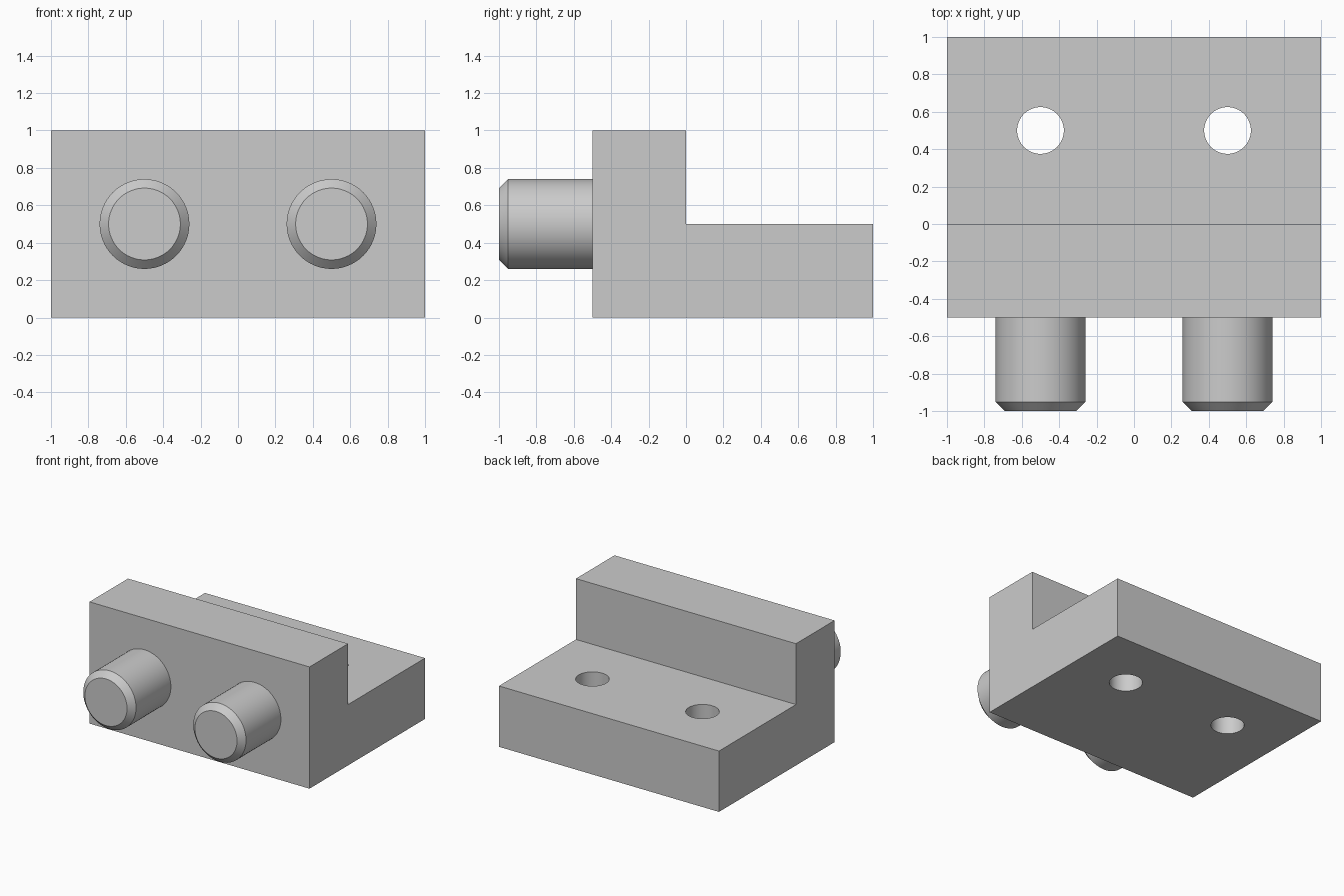
import bpy
import bmesh
from math import radians
from mathutils import Matrix

cube = bpy.data.objects.get("Cube")
if cube:
    bpy.data.objects.remove(cube, do_unlink=True)

SIDES = 64
PIN_X = 0.5

grey = bpy.data.materials.new("light_grey")
grey.use_nodes = True
colour = (0.6, 0.6, 0.6, 1)
grey.diffuse_color = colour
grey.node_tree.nodes["Principled BSDF"].inputs["Base Color"].default_value = colour


def add_object(name, bm):
    bmesh.ops.recalc_face_normals(bm, faces=bm.faces)
    mesh = bpy.data.meshes.new(name)
    bm.to_mesh(mesh)
    bm.free()
    mesh.materials.append(grey)
    obj = bpy.data.objects.new(name, mesh)
    bpy.context.collection.objects.link(obj)
    return obj


def smooth(obj):
    bpy.ops.object.select_all(action="DESELECT")
    obj.select_set(True)
    bpy.context.view_layer.objects.active = obj
    bpy.ops.object.shade_smooth_by_angle(angle=radians(30))


# L-shaped bracket: side profile (y, z) extruded across x
profile = [(-0.5, 0), (1, 0), (1, 0.5), (0, 0.5), (0, 1), (-0.5, 1)]
bm = bmesh.new()
face = bm.faces.new([bm.verts.new((-1, y, z)) for y, z in profile])
ext = bmesh.ops.extrude_face_region(bm, geom=[face])
bmesh.ops.translate(bm, vec=(2, 0, 0),
                    verts=[v for v in ext["geom"] if isinstance(v, bmesh.types.BMVert)])
bracket = add_object("bracket", bm)

# Two screw holes through the base
bm = bmesh.new()
for x in (-PIN_X, PIN_X):
    bmesh.ops.create_cone(bm, cap_ends=True, segments=SIDES, radius1=0.125,
                          radius2=0.125, depth=1.2,
                          matrix=Matrix.Translation((x, 0.5, 0.25)))
cutter = add_object("hole_cutter", bm)
cutter.hide_render = True
cutter.hide_viewport = True
cut = bracket.modifiers.new("holes", "BOOLEAN")
cut.operation = "DIFFERENCE"
cut.solver = "EXACT"
cut.object = cutter

# Bake the cut so the helper can go
graph = bpy.context.evaluated_depsgraph_get()
baked = bpy.data.meshes.new_from_object(bracket.evaluated_get(graph))
bracket.modifiers.clear()
bracket.data = baked
bpy.data.objects.remove(cutter, do_unlink=True)
smooth(bracket)

# Chamfered locating pins on the front
for name, x in (("right_pin", -PIN_X), ("left_pin", PIN_X)):
    bm = bmesh.new()
    bmesh.ops.create_cone(bm, cap_ends=True, segments=SIDES,
                          radius1=0.24, radius2=0.24, depth=0.5,
                          matrix=Matrix.Translation((x, -0.75, 0.5))
                          @ Matrix.Rotation(radians(90), 4, "X"))
    rim = [e for e in bm.edges if all(v.co.y < -0.99 for v in e.verts)]
    bmesh.ops.bevel(bm, geom=rim, offset=0.048, segments=1, affect="EDGES")
    smooth(add_object(name, bm))
